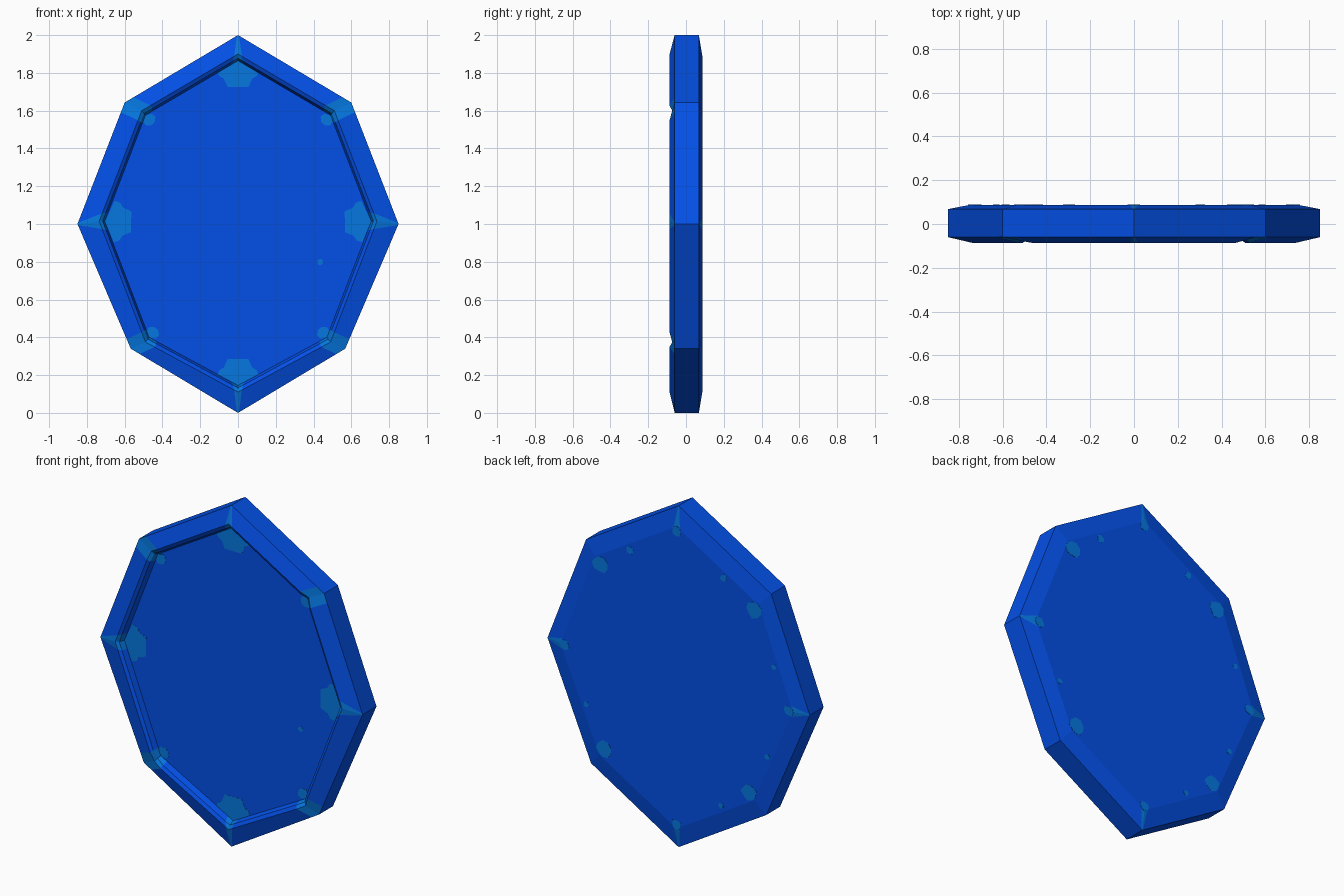
import bpy, bmesh, math, random
from mathutils import Vector

if "Cube" in bpy.data.objects:
    bpy.data.objects.remove(bpy.data.objects["Cube"])

random.seed(4)


def material(name, col):
    m = bpy.data.materials.new(name)
    m.diffuse_color = (*col, 1)
    m.use_nodes = True
    m.node_tree.nodes["Principled BSDF"].inputs["Base Color"].default_value = m.diffuse_color
    return m


BLUE = material("deep_blue", (0.001, 0.083, 0.83))
TEAL = material("worn_light_blue", (0.0015, 0.185, 0.74))


def outline(half):
    """Mirror five right-hand points (top to bottom) into an eight-sided loop."""
    return [Vector(p) for p in half] + [Vector((-x, z)) for x, z in half[3:0:-1]]


CENTRE = Vector((0, 1))


def shrink(pts, s):
    return [CENTRE + (p - CENTRE) * s for p in pts]


OUTER = outline([(0, 2), (0.60, 1.643), (0.85, 1.0), (0.568, 0.34), (0, 0)])
CREST = outline([(0, 1.90), (0.51, 1.60), (0.735, 1.015), (0.49, 0.375), (0, 0.11)])
LIP = shrink(CREST, 0.975)
FLOOR = shrink(CREST, 0.96)
BACK = shrink(OUTER, 0.885)
FLOOR_Y = -0.043

# rings: outline, y, wear width at top/bottom, at sides, at diagonal corners
RINGS = [
    (BACK, 0.087, 0.025, 0.035, 0.012),
    (OUTER, 0.068, 0.004, 0.004, 0.012),
    (OUTER, -0.060, 0.006, 0.006, 0.055),
    (CREST, -0.087, 0.024, 0.045, 0.055),
    (LIP, -0.076, 0.03, 0.05, 0.05),
    (FLOOR, FLOOR_Y, 0.04, 0.05, 0.045),
]


def add_object(bm, name, mats):
    me = bpy.data.meshes.new(name)
    bm.to_mesh(me)
    bm.free()
    for m in mats:
        me.materials.append(m)
    ob = bpy.data.objects.new(name, me)
    bpy.context.collection.objects.link(ob)


def build_shield():
    bm = bmesh.new()
    loops = []
    for r, (pts, y, w_top, w_side, w_diag) in enumerate(RINGS):
        loop = []
        for i, p in enumerate(pts):
            w = w_diag if i % 2 else (w_side if i in (2, 6) else w_top)
            prev = (pts[i - 1] - p).normalized() * w
            nxt = (pts[(i + 1) % 8] - p).normalized() * w
            dent = 0.014 if (r in (3, 4) and i % 2) else 0
            for off, dy in ((prev, 0), (Vector((0, 0)), dent), (nxt, 0)):
                q = p + off
                loop.append(bm.verts.new((q.x, y + dy, q.y)))
        loops.append(loop)
    n = len(loops[0])
    for r in range(len(loops) - 1):
        for k in range(n):
            j = (k + 1) % n
            f = bm.faces.new((loops[r][k], loops[r][j], loops[r + 1][j], loops[r + 1][k]))
            diagonal = (k // 3) % 2
            worn_rows = (2, 3, 4) if diagonal else (0, 2, 3, 4)
            if k % 3 < 2 and r in worn_rows:
                f.material_index = 1
    bm.faces.new(loops[0])
    bm.faces.new(loops[-1])
    bmesh.ops.recalc_face_normals(bm, faces=bm.faces)
    add_object(bm, "shield_tray", [BLUE, TEAL])


def plate(name, pts, y, thick):
    """Thin flat patch, extruded from y by a signed thickness."""
    bm = bmesh.new()
    f = bm.faces.new([bm.verts.new((p.x, y, p.y)) for p in pts])
    ext = bmesh.ops.extrude_face_region(bm, geom=[f])
    for v in ext["geom"]:
        if isinstance(v, bmesh.types.BMVert):
            v.co.y += thick
    bmesh.ops.recalc_face_normals(bm, faces=bm.faces)
    add_object(bm, name, [TEAL])


def blob(c, r):
    return [c + Vector((math.cos(a), math.sin(a))) * r * random.uniform(0.85, 1.15)
            for a in [i * math.tau / 9 for i in range(9)]]


build_shield()

# worn patches on the recessed front floor; shape runs (sideways, inward)
WIDE = [(0, 0), (0.05, 0.025), (0.11, 0.05), (0.10, 0.08), (0.075, 0.095), (0.055, 0.14)]
SMALL = [(0, 0), (0.03, 0.015), (0.035, 0.04), (0.012, 0.06)]
for i, p in enumerate(FLOOR):
    inward = (CENTRE - p).normalized()
    side = Vector((inward.y, -inward.x))
    shape = SMALL if i % 2 else WIDE
    full = shape + [(-s, d) for s, d in shape[:0:-1]]
    plate("front_worn_patch", [p + side * s + inward * d for s, d in full],
          FLOOR_Y + 0.0005, -0.0015)
plate("front_worn_spot", blob(Vector((0.435, 0.80)), 0.016), FLOOR_Y + 0.0005, -0.0015)

# worn patches at each corner of the flat back
for i, p in enumerate(BACK):
    inward = (CENTRE - p).normalized()
    c = p + inward * (0.05 if i % 2 else 0.025)
    plate("back_worn_patch", blob(c, 0.048 if i % 2 else 0.03), 0.0865, 0.0015)

# small worn spots along the back edges: from corner, to corner, fraction
for a, b, t in [(1, 0, 0.4), (7, 0, 0.4), (7, 6, 0.58), (6, 5, 0.55), (3, 2, 0.44), (5, 4, 0.4)]:
    c = CENTRE + (BACK[a].lerp(BACK[b], t) - CENTRE) * 0.955
    plate("back_worn_spot", blob(c, 0.022 if 0 in (a, b) else 0.017), 0.0865, 0.0015)
